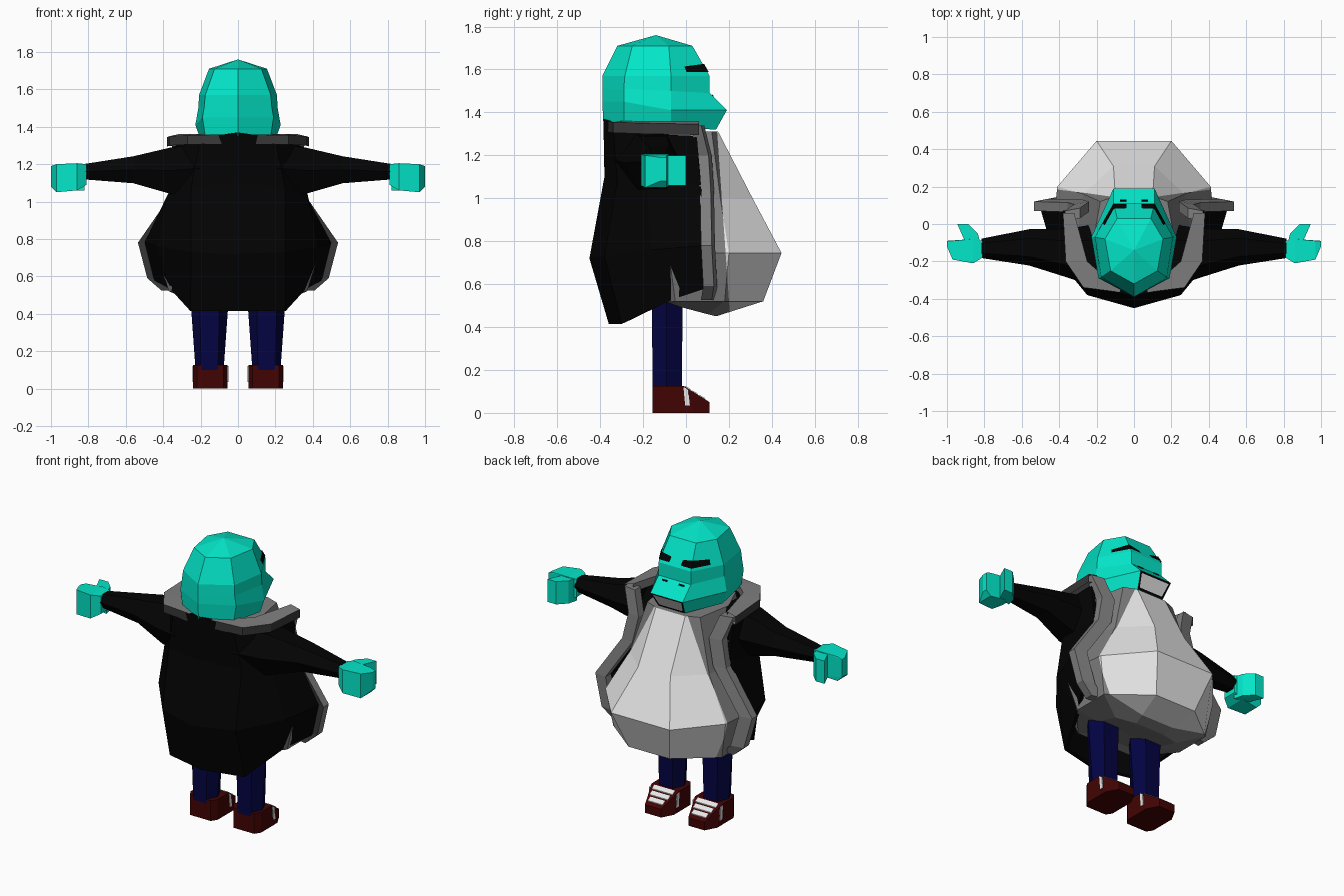
import bpy, bmesh, math
from mathutils import Vector

if "Cube" in bpy.data.objects:
    bpy.data.objects.remove(bpy.data.objects["Cube"])


def mat(name, r, g, b):
    m = bpy.data.materials.new(name)
    m.diffuse_color = (r, g, b, 1)
    m.use_nodes = True
    m.node_tree.nodes["Principled BSDF"].inputs["Base Color"].default_value = m.diffuse_color
    return m


SKIN = mat("teal skin", 0.001, 0.79, 0.58)
BLACK = mat("black cloth", 0.001, 0.001, 0.001)
GREY = mat("grey lining", 0.21, 0.21, 0.21)
DARK = mat("dark grey trim", 0.04, 0.04, 0.04)
SHIRT = mat("pale shirt", 0.80, 0.80, 0.80)
NAVY = mat("navy cloth", 0.001, 0.001, 0.055)
BROWN = mat("red brown leather", 0.055, 0.001, 0.001)
WHITE = mat("white", 0.85, 0.85, 0.85)


def finish(name, bm, mats, rule=None):
    bmesh.ops.recalc_face_normals(bm, faces=bm.faces[:])
    bm.normal_update()
    if rule:
        for f in bm.faces:
            f.material_index = rule(f)
    me = bpy.data.meshes.new(name)
    bm.to_mesh(me)
    bm.free()
    for m in mats:
        me.materials.append(m)
    ob = bpy.data.objects.new(name, me)
    bpy.context.collection.objects.link(ob)
    return ob


def bridge(bm, rings, closed):
    n = len(rings[0])
    for a, b in zip(rings, rings[1:]):
        for i in range(n if closed else n - 1):
            j = (i + 1) % n
            bm.faces.new((a[i], a[j], b[j], b[i]))


def loft(halves, closed=True, caps=(True, True), ox=0):
    """Loft through right-half rings (front to back), mirrored in x."""
    bm = bmesh.new()
    rings = []
    for half in halves:
        full = list(half) + [(-x, y, z) for x, y, z in reversed(half) if x > 1e-4]
        rings.append([bm.verts.new((x + ox, y, z)) for x, y, z in full])
    bridge(bm, rings, closed)
    for use, r in zip(caps, (rings[0], rings[-1])):
        if use:
            for i in range(len(halves[0]) - 1):
                q = [r[i], r[i + 1], r[-2 - i], r[-1 - i]]
                bm.faces.new(list(dict.fromkeys(q)))
    return bm


def sweep(rings):
    bm = bmesh.new()
    vs = [[bm.verts.new(p) for p in r] for r in rings]
    bridge(bm, vs, True)
    bm.faces.new(vs[0])
    bm.faces.new(vs[-1])
    return bm


def hull(points):
    bm = bmesh.new()
    vs = [bm.verts.new(p) for p in points]
    bmesh.ops.convex_hull(bm, input=vs)
    bmesh.ops.dissolve_limit(bm, angle_limit=0.02, verts=bm.verts[:], edges=bm.edges[:])
    return bm


def flat(z, pts):
    return [(x, y, z) for x, y in pts]


# Head with jutting upper lip
brow = flat(1.57, [(.11, .11), (.208, -.07), (.175, -.285), (0, -.39)])
crown = flat(1.71, [(.09, .03), (.155, -.08), (.125, -.25), (0, -.32)])
head = loft([
    [(.09, .14, 1.32), (.20, -.07, 1.33), (.175, -.29, 1.35), (0, -.385, 1.35)],
    [(.11, .19, 1.41), (.228, -.07, 1.41), (.19, -.29, 1.45), (0, -.39, 1.45)],
    [(.11, .11, 1.49), (.212, -.07, 1.50), (.18, -.29, 1.51), (0, -.39, 1.51)],
    brow, crown], caps=(True, False))
rim = [v for v in head.verts if abs(v.co.z - 1.71) < 1e-3]
tip = head.verts.new((0, -.14, 1.76))
for e in [e for e in head.edges if e.is_boundary and all(v in rim for v in e.verts)]:
    head.faces.new((e.verts[0], e.verts[1], tip))
bmesh.ops.recalc_face_normals(head, faces=head.faces[:])
head.normal_update()
# Mouth: black outline with a white inset
mouth = [f for f in head.faces if f.calc_center_median().y > .15 and f.calc_center_median().z < 1.40]
outline = set(bmesh.ops.inset_region(head, faces=mouth, thickness=0.016)["faces"])
teeth = set(mouth)
finish("head", head, [SKIN, BLACK, WHITE],
       lambda f: 2 if f in teeth else 1 if f in outline else 0)


# Closed eyes wrapping the brow corner
def face_points(z):
    t = (z - 1.57) / .14
    c, s = (Vector(brow[i]).lerp(Vector(crown[i]), t) for i in (0, 1))
    off = Vector((.004, .005, .002))
    return [Vector((.035, c.y, z)) + off, c + off, c.lerp(s, .6) + off]


for side, sx in (("right", 1), ("left", -1)):
    bm = bmesh.new()
    lo, hi = face_points(1.585), face_points(1.624)
    hi[0].z -= .012
    hi[2].z -= .012
    bridge(bm, [[bm.verts.new((p.x * sx, p.y, p.z)) for p in r] for r in (lo, hi)], False)
    finish(side + "_eye", bm, [BLACK])
    # Nostril slit on the slope of the snout
    finish(side + "_nostril", hull([
        (sx * x, .11 + d + h, 1.49 - d + h) for x in (.04, .075)
        for d in (.010, .017) for h in (0, .003)]), [BLACK])

# Shirt and belly, cut where the shadowed lining begins along the sides
belly = loft([
    flat(1.31, [(.10, .15), (.18, .12), (.22, -.10), (.15, -.27)]),
    flat(1.00, [(.11, .31), (.27, .16), (.31, -.10), (.20, -.30)]),
    flat(.745, [(.20, .445), (.41, .20), (.44, -.08), (.22, -.34)]),
    flat(.52, [(.14, .36), (.37, .18), (.37, -.05), (.20, -.25)]),
    [(.10, .14, .45), (.22, .10, .46), (.22, -.05, .50), (.12, -.20, .53)]])
cut_point, cut_normal = Vector((0, .145, 1.31)), Vector((0, 1, .07))
bmesh.ops.bisect_plane(belly, geom=belly.verts[:] + belly.edges[:] + belly.faces[:],
                       plane_co=cut_point, plane_no=cut_normal)
finish("belly", belly, [SHIRT, GREY],
       lambda f: 1 if (f.calc_center_median() - cut_point).dot(cut_normal) < 0 else 0)

# Open coat shell
coat = finish("coat", loft([
    [(.35, .05, 1.29), (.33, -.20, 1.30), (.20, -.34, 1.34), (0, -.385, 1.37)],
    [(.35, .07, 1.06), (.37, -.18, 1.05), (.25, -.32, 1.08), (0, -.38, 1.10)],
    [(.50, .08, .78), (.43, -.16, .76), (.25, -.38, .73), (0, -.45, .72)],
    [(.45, .09, .58), (.36, -.06, .53), (.255, -.30, .415), (0, -.36, .415)]],
    closed=False, caps=(False, False)), [BLACK])
solid = coat.modifiers.new("thickness", 'SOLIDIFY')
solid.thickness = 0.02

# Collar band around the neck, dark on its outside
outer = [(.38, .06, 1.345), (.365, -.20, 1.35), (.27, -.34, 1.355), (0, -.375, 1.36)]
inner = [(.32, .06, 1.36), (.25, -.20, 1.36), (.16, -.28, 1.36), (0, -.32, 1.36)]
low = [[(x, y, z - .05) for x, y, z in r] for r in (outer, inner)]
finish("collar", loft([low[0], outer, inner, low[1], low[0]],
                      closed=False, caps=(False, False)), [GREY, DARK],
       lambda f: 1 if abs(f.normal.z) < .5
       and f.normal.dot(f.calc_center_median() * Vector((1, 1, 0)).length) > 0
       and f.normal.xy.dot(f.calc_center_median().xy) > 0 else 0)

path = [(.37, .07, 1.34), (.32, .105, 1.20), (.355, .115, 1.04),
        (.535, .12, .78), (.485, .13, .59), (.41, .12, .525)]
arm = [(.20, -.17, 1.18, .17, .13), (.36, -.155, 1.165, .13, .124),
       (.56, -.125, 1.17, .097, .072), (.815, -.13, 1.16, .052, .042)]
palm = [(.81, -.18, -.09, 1.09, 1.20), (.86, -.21, -.08, 1.06, 1.205),
        (.97, -.19, -.09, 1.05, 1.20), (1.0, -.12, -.09, 1.08, 1.19)]
thumb = [(.82, -.11), (.835, -.05), (.885, 0), (.945, 0), (.905, -.09)]

for side, s in (("right", 1), ("left", -1)):
    # Lapel strip down the coat opening, dark on the side away from the belly
    finish(side + "_lapel", sweep([
        [(s * x, y - .05, z), (s * x, y, z), (s * (x - .08), y + .015, z),
         (s * (x - .08), y - .04, z)] for x, y, z in path]), [GREY, DARK],
        lambda f: 1 if f.normal.y < -.3 else 0)
    # Sleeve
    finish(side + "_sleeve", sweep([
        [(s * x, y + ry * math.cos(k * math.pi / 3), z + rz / .866 * math.sin(k * math.pi / 3))
         for k in range(6)] for x, y, z, ry, rz in arm]), [BLACK])
    # Mitten hand and thumb
    finish(side + "_hand", hull([(s * x, y, z) for x, y0, y1, z0, z1 in palm
                                 for y in (y0, y1) for z in (z0, z1)]), [SKIN])
    finish(side + "_thumb", hull([(s * x, y, z) for x, y in thumb
                                  for z in (1.06, 1.20)]), [SKIN])
    # Trouser leg
    finish(side + "_leg", loft([
        flat(.10, [(.045, -.02), (.075, -.09), (.045, -.155)]),
        flat(.56, [(.055, -.015), (.108, -.09), (.055, -.16)])], ox=s * .152), [NAVY])
    # Shoe with sloping toe
    finish(side + "_shoe", loft([
        flat(0, [(.055, .11), (.093, .04), (.093, -.12), (.07, -.155)]),
        [(.055, .11, .05), (.093, -.01, .125), (.093, -.12, .125), (.07, -.155, .125)]],
        ox=s * .148), [BROWN])
    # Laces: cross strips on the slope, and a stripe down each side
    for k, (y, w) in enumerate([(.008, .07), (.042, .062), (.076, .05)]):
        z = .125 - (y + .01) * .625
        finish(f"{side}_lace_{k + 1}", hull([
            (s * .148 + a * w, y + b, z - b * .625 + h)
            for a in (-1, 1) for b in (-.012, .012) for h in (-.002, .005)]), [WHITE])
    for k, a in enumerate((-1, 1)):
        finish(f"{side}_lace_side_{k + 1}", hull([
            (s * .148 + a * x, y, z) for x in (.090, .096)
            for y, z in ((-.012, .12), (.010, .11), (.018, .035), (-.004, .035))]), [WHITE])
